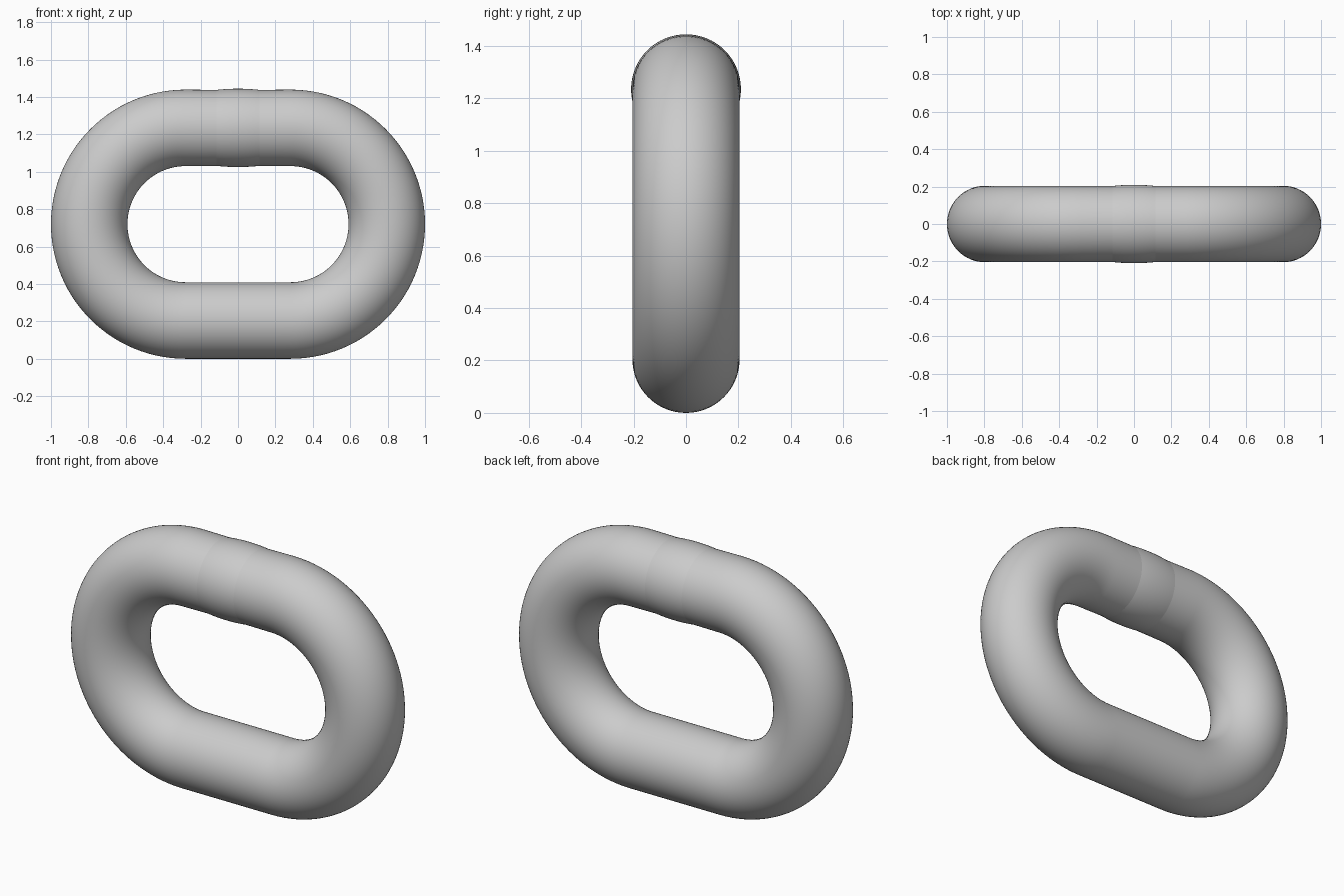
import bpy, bmesh
from math import sin, cos, pi

if "Cube" in bpy.data.objects:
    bpy.data.objects.remove(bpy.data.objects["Cube"])

TUBE = 0.2045     # radius of the round bar
BEND = 0.515      # centreline radius of the end bends
HALF = 0.2805     # half length of the straight runs
MID_Z = 0.7195    # height of the link centre
WELD = 0.115      # half length of the weld bulge
SIDES = 64


def weld_radius(x):
    """Bar radius along the top run: slight necking, then a shallow bulge."""
    t = abs(x) / WELD
    if t <= 1:
        return TUBE - 0.0015 + 0.0065 * (1 - t * t)
    return TUBE - 0.0015 * max(0, 1 - (abs(x) - WELD) / (HALF - WELD))


# Centreline stations: (x, z, outward x, outward z, radius)
stations = []
bend_steps = 56
for i in range(bend_steps + 1):                      # right bend, bottom to top
    a = -pi / 2 + pi * i / bend_steps
    stations.append((HALF + BEND * cos(a), BEND * sin(a), cos(a), sin(a), TUBE))
top_x = [0.22, 0.16] + [WELD * (1 - i / 8) for i in range(17)] + [-0.16, -0.22]
crease_rings = []
for x in top_x:                                     # top run with weld
    if abs(abs(x) - WELD) < 1e-6:
        crease_rings.append(len(stations))
    stations.append((x, BEND, 0, 1, weld_radius(x)))
for i in range(bend_steps + 1):                      # left bend, top to bottom
    a = pi / 2 + pi * i / bend_steps
    stations.append((-HALF + BEND * cos(a), BEND * sin(a), cos(a), sin(a), TUBE))
for x in (-0.14, 0, 0.14):                           # plain bottom run
    stations.append((x, -BEND, 0, -1, TUBE))

# Skin the round section along the closed centreline
bm = bmesh.new()
rings = []
for x, z, nx, nz, r in stations:
    ring = []
    for j in range(SIDES):
        b = 2 * pi * j / SIDES
        ring.append(bm.verts.new((x + nx * r * cos(b), r * sin(b),
                                  MID_Z + z + nz * r * cos(b))))
    rings.append(ring)
for i, ring in enumerate(rings):
    after = rings[(i + 1) % len(rings)]
    for j in range(SIDES):
        k = (j + 1) % SIDES
        bm.faces.new((ring[j], ring[k], after[k], after[j]))
bmesh.ops.recalc_face_normals(bm, faces=bm.faces)
for face in bm.faces:
    face.smooth = True

# Keep the edges of the weld bulge crisp
for i in crease_rings:
    for j in range(SIDES):
        bm.edges.get((rings[i][j], rings[i][(j + 1) % SIDES])).smooth = False

mesh = bpy.data.meshes.new("chain_link")
bm.to_mesh(mesh)
bm.free()
bpy.context.collection.objects.link(bpy.data.objects.new("chain_link", mesh))
